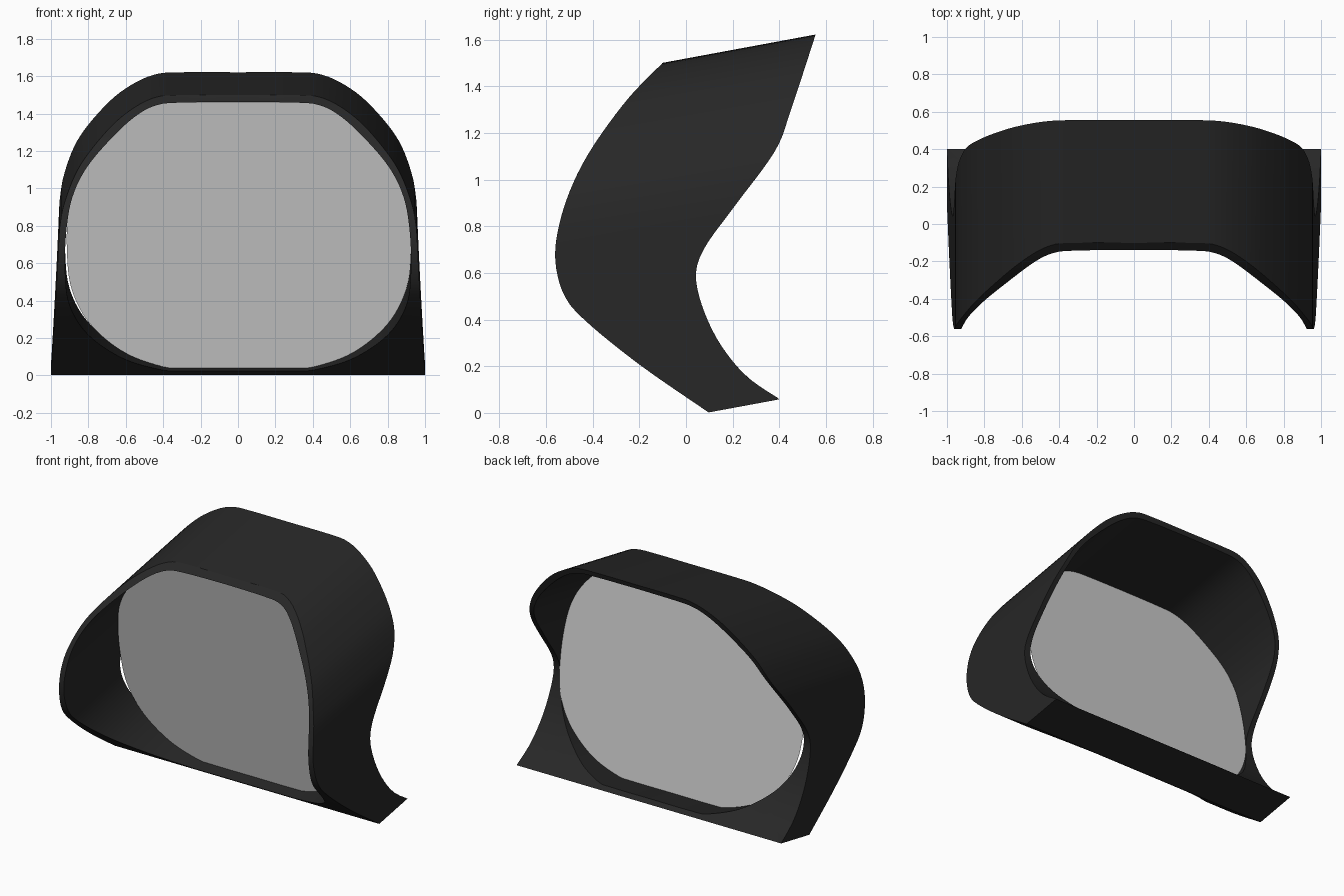
import bpy, bmesh, math

if "Cube" in bpy.data.objects:
    bpy.data.objects.remove(bpy.data.objects["Cube"])

TILT = 0.185   # the shell rises towards the back: z = w + TILT * y
CW = 0.72      # height of the centre that the outlines are swept around


def smooth(pts, n=6):
    """Catmull-Rom curve through the points."""
    out = []
    for i in range(len(pts) - 1):
        a, b, c, d = (pts[max(i - 1, 0)], pts[i], pts[i + 1], pts[min(i + 2, len(pts) - 1)])
        for k in range(n):
            t = k / n
            out.append(tuple(0.5 * (2 * q + (r - p) * t + (2 * p - 5 * q + 4 * r - s) * t * t
                                    + (3 * q - p - 3 * r + s) * t ** 3)
                             for p, q, r, s in zip(a, b, c, d)))
    return out + [pts[-1]]


def depth(curve, w):
    """y of a side profile at section height w."""
    w = min(max(w, curve[0][1]), curve[-1][1])
    for (y0, w0), (y1, w1) in zip(curve, curve[1:]):
        if w <= w1:
            return y0 + (y1 - y0) * (w - w0) / (w1 - w0)
    return curve[-1][0]


def cast(outline, ang):
    """Point where a ray from the centre meets a half outline (bottom to top)."""
    dx, dw = math.cos(ang), math.sin(ang)
    for (x0, w0), (x1, w1) in zip(outline, outline[1:]):
        c0 = dx * (w0 - CW) - dw * x0
        c1 = dx * (w1 - CW) - dw * x1
        if c0 <= 1e-9 and c1 >= -1e-9 and c1 > c0:
            t = min(max(c0 / (c0 - c1), 0), 1)
            return x0 + (x1 - x0) * t, w0 + (w1 - w0) * t
    return outline[-1]


def make_object(name, bm, color=None):
    bmesh.ops.recalc_face_normals(bm, faces=bm.faces)
    me = bpy.data.meshes.new(name)
    bm.to_mesh(me)
    bm.free()
    ob = bpy.data.objects.new(name, me)
    bpy.context.collection.objects.link(ob)
    if color:
        mat = bpy.data.materials.new(name + "_material")
        mat.diffuse_color = color
        mat.use_nodes = True
        mat.node_tree.nodes["Principled BSDF"].inputs["Base Color"].default_value = mat.diffuse_color
        me.materials.append(mat)
    return ob


# Side profiles (y, z) of the front and back edges, moved into section space
front_yz = [(.10, 0), (-.19, .2), (-.42, .385), (-.52, .5), (-.56, .65), (-.545, .8),
            (-.49, .97), (-.40, 1.14), (-.25, 1.345), (-.10, 1.5)]
back_yz = [(.40, .06), (.25, .165), (.12, .34), (.045, .55), (.07, .69), (.20, .875),
           (.38, 1.12), (.45, 1.3), (.555, 1.62)]
front = smooth([(y, z - TILT * y) for y, z in front_yz])
back = smooth([(y, z - TILT * y) for y, z in back_yz])

# Half outlines (x, w): square-footed outside, rounded opening inside
outer = [(0, -.016), (1, -.016)] + smooth(
    [(.955, .88), (.93, 1.01), (.85, 1.19), (.70, 1.36), (.57, 1.455), (.44, 1.508), (.3, 1.518), (0, 1.518)])
hole = smooth([(0, .012), (.3, .012), (.42, .022), (.62, .10), (.80, .255), (.90, .45), (.925, .68),
               (.915, .90), (.88, 1.06), (.80, 1.20), (.66, 1.34), (.54, 1.43), (.43, 1.475), (.3, 1.485), (0, 1.488)])

corner = math.atan2(-.016 - CW, 1)
angles = sorted([math.radians(-90 + 180 * i / 90) for i in range(91)] + [corner])
angles[0], angles[-1] = -math.pi / 2, math.pi / 2

# Shell: right half swept around the opening, then mirrored
K = 4
bm = bmesh.new()
rows = []
for a in angles:
    o, h = cast(outer, a), cast(hole, a)
    mix = [(o[0] + (h[0] - o[0]) * k / K, o[1] + (h[1] - o[1]) * k / K) for k in range(K + 1)]
    loop = [(x, depth(front, w), w) for x, w in mix] + [(x, depth(back, w), w) for x, w in reversed(mix)]
    rows.append([bm.verts.new((x, y, w + TILT * y)) for x, y, w in loop])
for r0, r1 in zip(rows, rows[1:]):
    m = len(r0)
    for j in range(m):
        k = (j + 1) % m
        bm.faces.new((r0[j], r0[k], r1[k], r1[j]))
shell = make_object("shell", bm, (.02, .02, .02, 1))
mirror = shell.modifiers.new("Mirror", "MIRROR")
mirror.merge_threshold = .0005
bpy.context.view_layer.objects.active = shell
shell.select_set(True)
bpy.ops.object.shade_smooth_by_angle(angle=math.radians(30))

# Pane: flat, square to the tilted shell, sitting a hair right of centre in the opening
half = [cast(hole, a) for a in angles]
ring = half + [(-x, w) for x, w in reversed(half[1:-1])]
bm = bmesh.new()
verts = []
for x, w in ring:
    y = (.157 - .18 * w) / (1 + .18 * TILT)
    verts.append(bm.verts.new((x * .995 + .005, y, w + TILT * y)))
bm.faces.new(verts)
make_object("pane", bm)
